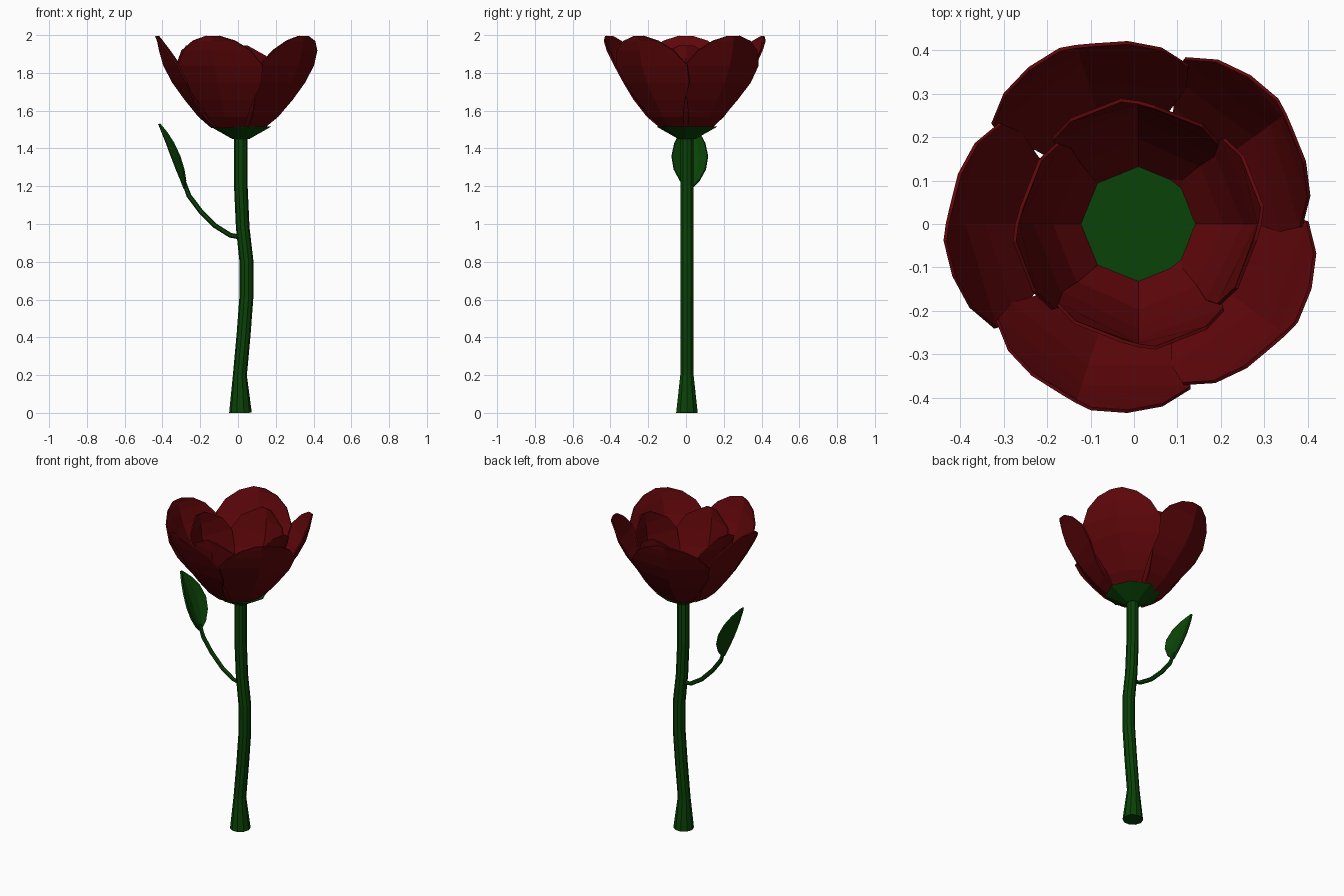
import bpy, math
from mathutils import Vector

if "Cube" in bpy.data.objects:
    bpy.data.objects.remove(bpy.data.objects["Cube"])


def material(name, color):
    m = bpy.data.materials.new(name)
    m.diffuse_color = (*color, 1)
    m.use_nodes = True
    m.node_tree.nodes["Principled BSDF"].inputs["Base Color"].default_value = m.diffuse_color
    return m


RED = material("petal_red", (0.115, 0.002, 0.003))
GREEN = material("stem_green", (0.003, 0.055, 0.002))


def add_mesh(name, verts, faces, mat, thickness=0):
    me = bpy.data.meshes.new(name)
    me.from_pydata(verts, [], faces)
    me.materials.append(mat)
    ob = bpy.data.objects.new(name, me)
    bpy.context.collection.objects.link(ob)
    if thickness:
        s = ob.modifiers.new("thickness", 'SOLIDIFY')
        s.thickness = thickness
        s.offset = 0
    return ob


def tube(name, path, sides, mat):
    """Capped tube through (x, y, z, radius) points."""
    pts = [Vector(p[:3]) for p in path]
    n = len(pts)
    verts, faces = [], []
    for i, p in enumerate(pts):
        t = pts[min(i + 1, n - 1)] - pts[max(i - 1, 0)]
        q = Vector((0, 0, 1)).rotation_difference(t)
        for k in range(sides):
            a = math.tau * k / sides
            verts.append(p + q @ Vector((math.cos(a), math.sin(a), 0)) * path[i][3])
    for i in range(n - 1):
        for k in range(sides):
            a, b = i * sides + k, i * sides + (k + 1) % sides
            faces.append((a, b, b + sides, a + sides))
    faces.append(tuple(reversed(range(sides))))
    faces.append(tuple(range((n - 1) * sides, n * sides)))
    return add_mesh(name, verts, faces, mat)


def grid_faces(rows, cols):
    return [(r * cols + c, r * cols + c + 1, (r + 1) * cols + c + 1, (r + 1) * cols + c)
            for r in range(rows - 1) for c in range(cols - 1)]


def petal(name, angle, profile, skew, cx=0.0):
    """Cupped petal creased at the centre: rows are (radius, z, half angle in degrees)."""
    verts = []
    for i, (r, z, half) in enumerate(profile):
        for u in (-1, 0, 1):
            a = math.radians(angle + u * half)
            # pinwheel skew lets neighbours overlap cleanly
            rr = r + skew * u * min(1, i / 2)
            verts.append((cx + rr * math.cos(a), rr * math.sin(a), z))
    return add_mesh(name, verts, grid_faces(len(profile), 3), RED, 0.008)


# Stem with flared foot and gentle bend
tube("stem", [(0.013, 0.005, 0, 0.06), (0.01, 0.005, 0.2, 0.037), (0.03, 0.005, 0.42, 0.037),
              (0.045, 0.005, 0.62, 0.037), (0.045, 0.005, 0.8, 0.037),
              (0.025, 0.005, 0.98, 0.036), (0.015, 0.005, 1.2, 0.036),
              (0.015, 0.005, 1.46, 0.036)], 10, GREEN)

# Cone-shaped base under the petals
tube("calyx", [(0.015, 0.005, 1.45, 0.045), (0.015, 0.005, 1.515, 0.16)], 8, GREEN)

# Outer ring of five petals
outer = [(0.14, 1.512, 32), (0.207, 1.57, 32), (0.28, 1.66, 35), (0.345, 1.75, 39),
         (0.392, 1.84, 37), (0.415, 1.92, 27), (0.425, 1.97, 16), (0.43, 1.995, 5)]
for k in range(5):
    petal(f"outer_petal_{k + 1}", 180 + 72 * k, outer, 0.007)

# Inner ring of four petals
inner = [(0.135, 1.512, 44), (0.2, 1.6, 46), (0.245, 1.7, 48),
         (0.27, 1.8, 45), (0.278, 1.88, 33), (0.28, 1.945, 8)]
for k in range(4):
    petal(f"inner_petal_{k + 1}", 90 * k, inner, 0.008, 0.01)

# Leaf stalk
tube("leaf_stalk", [(0.02, 0.005, 0.93, 0.013), (-0.04, 0.008, 0.94, 0.013),
                    (-0.12, 0.012, 0.99, 0.013), (-0.2, 0.015, 1.07, 0.013),
                    (-0.26, 0.018, 1.15, 0.013), (-0.285, 0.02, 1.22, 0.011)], 6, GREEN)

# Leaf blade cupped around its midrib: (x, z, half width)
rib = [(-0.285, 1.19, 0.012), (-0.3, 1.23, 0.05), (-0.325, 1.29, 0.083), (-0.352, 1.36, 0.095),
       (-0.378, 1.43, 0.08), (-0.4, 1.485, 0.05), (-0.418, 1.53, 0.008)]
leaf = [(x + 0.45 * w * u * u, 0.02 + w * u, z) for x, z, w in rib for u in (-1, -0.5, 0, 0.5, 1)]
add_mesh("leaf", leaf, grid_faces(len(rib), 5), GREEN, 0.01)
